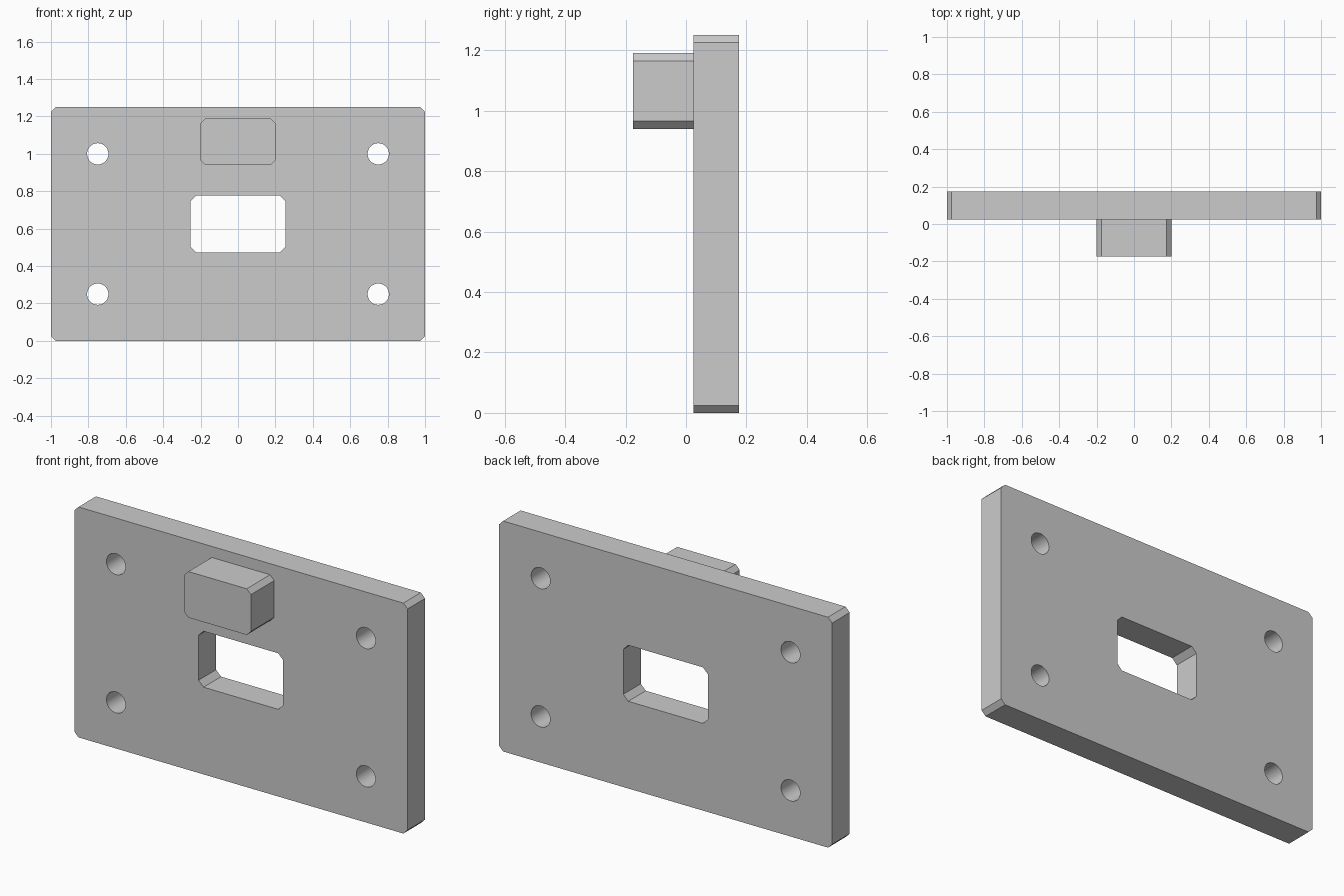
import bpy, bmesh, math

if "Cube" in bpy.data.objects:
    bpy.data.objects.remove(bpy.data.objects["Cube"])

grey = bpy.data.materials.new("plain_grey")
grey.diffuse_color = (0.6, 0.6, 0.6, 1)
grey.use_nodes = True
grey.node_tree.nodes["Principled BSDF"].inputs["Base Color"].default_value = grey.diffuse_color


def prism(name, points, y0, y1):
    """Extrude an x-z outline from y0 to y1."""
    bm = bmesh.new()
    face = bm.faces.new([bm.verts.new((x, y0, z)) for x, z in points])
    out = bmesh.ops.extrude_face_region(bm, geom=[face])
    moved = [v for v in out["geom"] if isinstance(v, bmesh.types.BMVert)]
    bmesh.ops.translate(bm, verts=moved, vec=(0, y1 - y0, 0))
    bmesh.ops.recalc_face_normals(bm, faces=bm.faces)
    mesh = bpy.data.meshes.new(name)
    bm.to_mesh(mesh)
    bm.free()
    mesh.materials.append(grey)
    obj = bpy.data.objects.new(name, mesh)
    bpy.context.collection.objects.link(obj)
    return obj


def chamfered(w, z0, z1, c):
    """Rectangle of half width w with cut corners."""
    return [(-w + c, z0), (w - c, z0), (w, z0 + c), (w, z1 - c),
            (w - c, z1), (-w + c, z1), (-w, z1 - c), (-w, z0 + c)]


def circle(cx, cz, r, n=48):
    return [(cx + r * math.cos(2 * math.pi * i / n),
             cz + r * math.sin(2 * math.pi * i / n)) for i in range(n)]


# Main plate and the block on its front
plate = prism("plate", chamfered(1.0, 0, 1.25, 0.025), 0.025, 0.175)
prism("front_block", chamfered(0.2, 0.94, 1.19, 0.025), -0.175, 0.025)

# Window and four bolt holes, cut right through the plate
cutters = [prism("window_cutter", chamfered(0.254, 0.473, 0.777, 0.03), -0.1, 0.3)]
for x in (-0.75, 0.75):
    for z in (0.25, 1.0):
        cutters.append(prism("bolt_hole_cutter", circle(x, z, 0.057), -0.1, 0.3))

bpy.context.view_layer.objects.active = plate
plate.select_set(True)
for cutter in cutters:
    mod = plate.modifiers.new("cut", 'BOOLEAN')
    mod.operation = 'DIFFERENCE'
    mod.solver = 'EXACT'
    mod.object = cutter
    bpy.ops.object.modifier_apply(modifier=mod.name)
    bpy.data.objects.remove(cutter)

# Smooth bolt hole walls, sharp edges elsewhere
bpy.ops.object.shade_smooth_by_angle(angle=math.radians(30))
